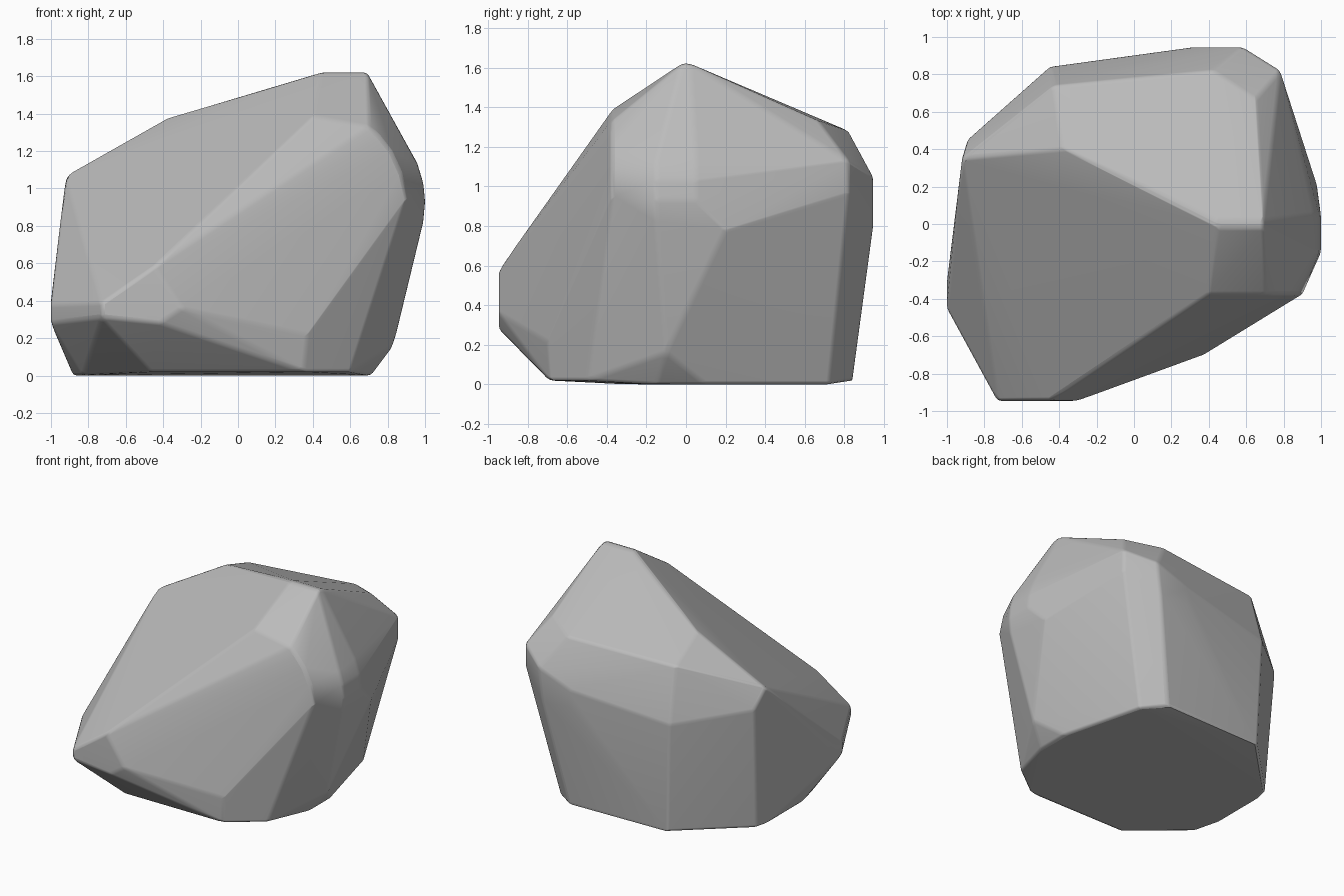
import bpy
import bmesh

# Remove the default object
default = bpy.data.objects.get("Cube")
if default:
    bpy.data.objects.remove(default, do_unlink=True)


def make_material(name, colour):
    """One flat colour for viewport and render."""
    material = bpy.data.materials.new(name)
    material.use_nodes = True
    material.diffuse_color = colour
    shader = next(n for n in material.node_tree.nodes if n.type == 'BSDF_PRINCIPLED')
    shader.inputs["Base Color"].default_value = colour
    shader.inputs["Roughness"].default_value = .8
    return material


def at_height(z, *outline):
    """Corner points of a flat outline at one height."""
    return [(x, y, z) for x, y in outline]


def at_depth(y, *outline):
    """Corner points of an upright outline at one depth."""
    return [(x, y, z) for x, z in outline]


# Flat underside
base = at_height(0, (-.88, -.13), (-.83, -.33), (.71, -.15), (.71, .1),
                 (.55, .72), (-.86, .38), (-.88, .3))
base += at_height(.02, (-.46, -.69), (.35, -.69), (.6, -.5),
                  (.4, .84), (-.42, .82))

# Blunt nose at the front
nose = at_depth(-.945, (-.73, .31), (-.73, .39), (-.45, .58),
                (-.3, .36), (-.42, .28))
nose.append((.37, -.7, .22))

# Short ridge at the summit and the shoulders around it
summit = at_height(1.62, (.45, -.02), (.69, -.02), (.45, .02), (.69, .02))
shoulders = [(-.38, .4, 1.375), (-.92, .35, 1.07), (-.89, .45, .93),
             (-.43, .74, 1.25), (.42, .82, 1.28), (.65, .67, 1.33)]

# Rounded flank on the +x side
flank = at_depth(-.375, (.4, 1.385), (.7, 1.33), (.76, 1.275), (.82, 1.2),
                 (.87, 1.09), (.9, .95))
flank += at_depth(-.15, (.96, 1.13), (.99, 1.03), (1, .93), (.99, .82))
flank += at_depth(.05, (.95, 1.15), (.99, 1.03), (1, .93))
flank += [(.98, .2, .78), (.83, -.1, .16)]

# Narrow -x edge
side = at_depth(-.45, (-1, .28), (-1, .38)) + [(-1, -.3, .4)]

# Back wall
back = at_depth(.945, (.32, .95), (.58, 1.05), (.55, .8), (.32, .82))
back += at_depth(.82, (.78, 1.13), (.78, .97)) + [(-.45, .84, .85)]

# Wrap one convex skin around all corner points
bm = bmesh.new()
for point in base + nose + summit + shoulders + flank + side + back:
    bm.verts.new(point)
hull = bmesh.ops.convex_hull(bm, input=bm.verts)
loose = [v for v in bm.verts if not v.link_faces]
bmesh.ops.delete(bm, geom=loose, context='VERTS')
bmesh.ops.dissolve_limit(bm, angle_limit=.06, verts=bm.verts, edges=bm.edges)
bmesh.ops.recalc_face_normals(bm, faces=bm.faces)

mesh = bpy.data.meshes.new("boulder")
bm.to_mesh(mesh)
bm.free()
boulder = bpy.data.objects.new("boulder", mesh)
bpy.context.collection.objects.link(boulder)
mesh.materials.append(make_material("stone grey", (.5, .5, .5, 1)))

# Slightly worn edges with soft shading
bevel = boulder.modifiers.new("worn_edges", 'BEVEL')
bevel.width = .025
bevel.segments = 2
bevel.limit_method = 'ANGLE'
bevel.angle_limit = .2

bpy.ops.object.select_all(action='DESELECT')
boulder.select_set(True)
bpy.context.view_layer.objects.active = boulder
bpy.ops.object.shade_smooth_by_angle(angle=.6)

soften = boulder.modifiers.new("soft_normals", 'WEIGHTED_NORMAL')
soften.keep_sharp = True
